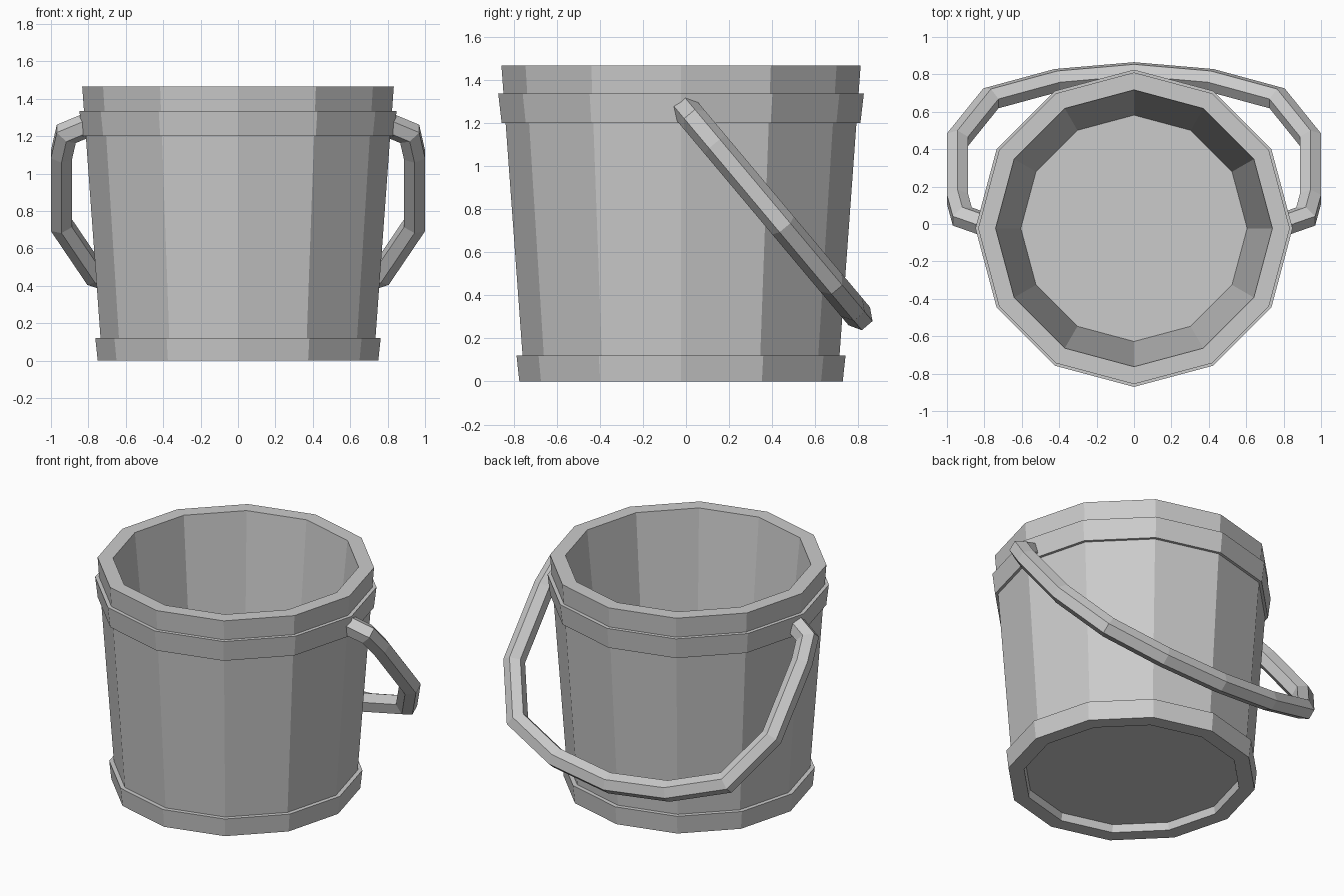
import bpy, bmesh
from math import sin, cos, pi
from mathutils import Vector

if "Cube" in bpy.data.objects:
    bpy.data.objects.remove(bpy.data.objects["Cube"])

SIDES = 12
CENTRE_Y = -0.023


def finish(name, bm):
    bmesh.ops.recalc_face_normals(bm, faces=bm.faces)
    mesh = bpy.data.meshes.new(name)
    bm.to_mesh(mesh)
    bm.free()
    obj = bpy.data.objects.new(name, mesh)
    bpy.context.collection.objects.link(obj)
    return obj


def skin(name, rings, closed):
    """Join rings of points with quads; loop back to the first, or cap the ends."""
    bm = bmesh.new()
    loops = [[bm.verts.new(p) for p in ring] for ring in rings]
    pairs = list(zip(loops, loops[1:]))
    if closed:
        pairs.append((loops[-1], loops[0]))
    else:
        bm.faces.new(loops[0])
        bm.faces.new(loops[-1])
    for a, b in pairs:
        n = len(a)
        for i in range(n):
            j = (i + 1) % n
            bm.faces.new((a[i], a[j], b[j], b[i]))
    return finish(name, bm)


def lathe(name, profile, closed):
    """Turn (radius, z) points into a twelve-sided form."""
    angles = [2 * pi * i / SIDES for i in range(SIDES)]
    rings = [[(r * cos(a), CENTRE_Y + r * sin(a), z) for a in angles]
             for r, z in profile]
    return skin(name, rings, closed)


# Bucket wall with inner floor and raised underside
lathe("bucket_body", [(0.70, 0.05), (0.735, 0.12), (0.833, 1.465),
                      (0.74, 1.465), (0.605, 0.12)], False)

# Hoops around the base and below the rim
lathe("base_hoop", [(0.655, 0), (0.75, 0), (0.763, 0.12),
                    (0.715, 0.12), (0.645, 0.06)], True)
lathe("upper_hoop", [(0.80, 1.20), (0.832, 1.20), (0.848, 1.335),
                     (0.81, 1.335)], True)

# Swinging handle: half path as (x, distance down the tilted plane), mirrored
half = [(0.78, -0.013), (0.918, 0.062), (0.944, 0.21), (0.944, 0.70),
        (0.765, 1.045), (0.41, 1.195)]
flat = [Vector(p) for p in half + [(0, 1.25)] + [(-x, t) for x, t in half[::-1]]]
DOWN = Vector((0, 0.643, -0.766))
NORMAL = Vector((0, 0.766, 0.643))
PIVOT = Vector((0, 0, 1.26))
RADIUS = 0.065

rings = []
for i, p in enumerate(flat):
    before = (p - flat[max(i - 1, 0)]).normalized()
    after = (flat[min(i + 1, len(flat) - 1)] - p).normalized()
    tangent = (before + after).normalized()
    mitre = tangent.dot(after if after.length else before)
    side = Vector((tangent.y, -tangent.x)) / mitre
    centre = PIVOT + Vector((p.x, 0, 0)) + DOWN * p.y
    across = Vector((side.x, 0, 0)) + DOWN * side.y
    rings.append([centre + RADIUS * (NORMAL * cos(k * pi / 3) + across * sin(k * pi / 3))
                  for k in range(6)])
skin("handle", rings, False)
